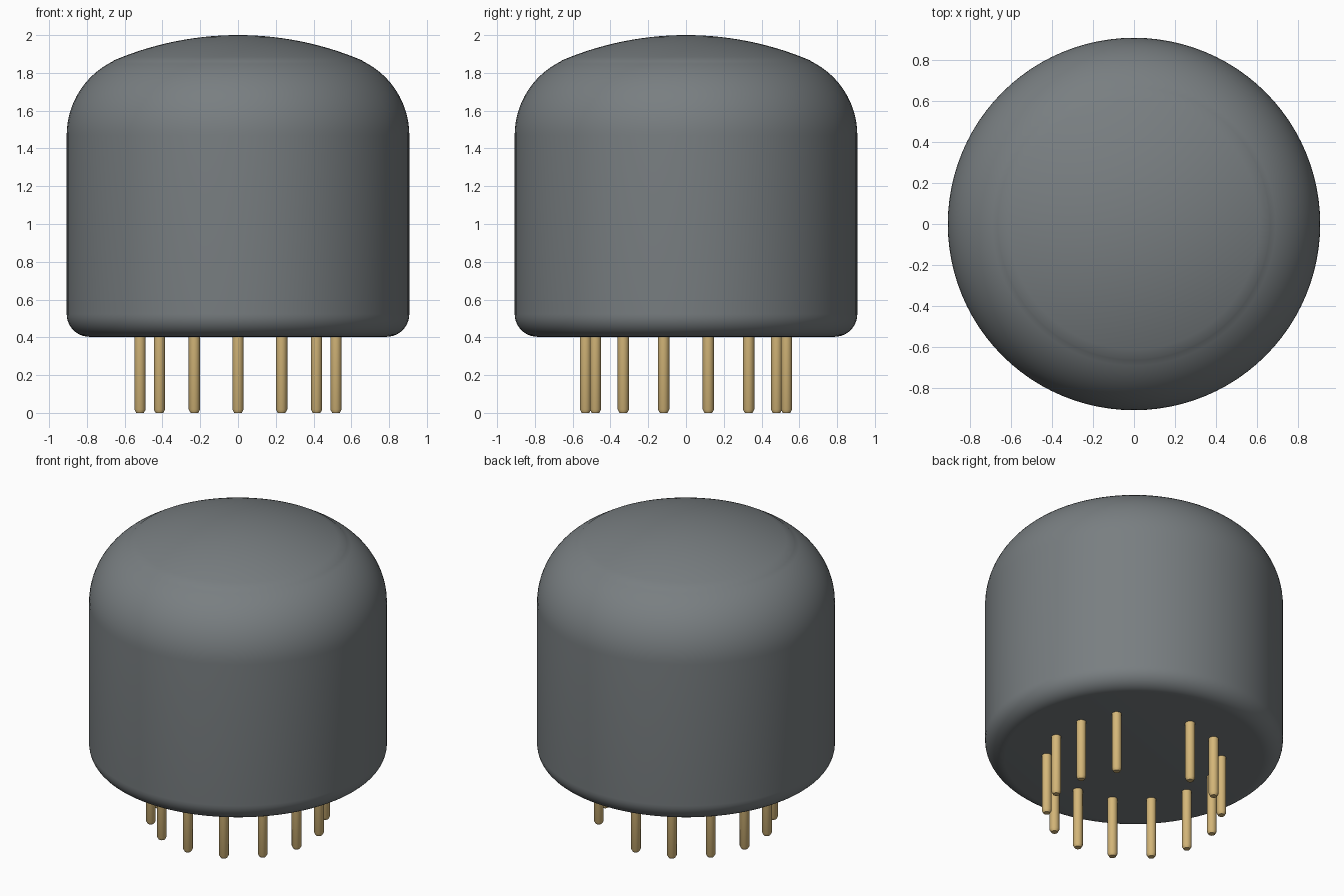
import bpy, bmesh, math
from mathutils import Vector

old = bpy.data.objects.get("Cube")
if old:
    bpy.data.objects.remove(old)


def material(name, rgb):
    m = bpy.data.materials.new(name)
    m.use_nodes = True
    m.diffuse_color = (*rgb, 1)
    m.node_tree.nodes["Principled BSDF"].inputs["Base Color"].default_value = (*rgb, 1)
    return m


def arc(cx, cz, r, start, end, steps):
    """Points of an arc in the radius/height plane, angles in degrees."""
    angles = [math.radians(start + (end - start) * i / steps) for i in range(steps + 1)]
    return [(cx + r * math.cos(a), cz + r * math.sin(a)) for a in angles]


def lathe(name, profile, sides, mat, location=(0, 0, 0)):
    """Spin a radius/height profile round the z axis."""
    bm = bmesh.new()
    verts = [bm.verts.new((r, 0, z)) for r, z in profile]
    edges = [bm.edges.new(pair) for pair in zip(verts, verts[1:])]
    bmesh.ops.spin(bm, geom=verts + edges, axis=(0, 0, 1), cent=(0, 0, 0),
                   angle=math.tau, steps=sides, use_merge=False)
    bmesh.ops.remove_doubles(bm, verts=bm.verts, dist=0.0005)
    bmesh.ops.recalc_face_normals(bm, faces=bm.faces)
    mesh = bpy.data.meshes.new(name)
    bm.to_mesh(mesh)
    bm.free()
    mesh.materials.append(mat)
    obj = bpy.data.objects.new(name, mesh)
    obj.location = location
    bpy.context.collection.objects.link(obj)
    bpy.ops.object.select_all(action='DESELECT')
    obj.select_set(True)
    bpy.context.view_layer.objects.active = obj
    bpy.ops.object.shade_smooth_by_angle(angle=math.radians(30))
    return obj


grey = material("body grey", (0.19, 0.21, 0.22))
brass = material("pin brass", (0.66, 0.47, 0.19))

# Rounded body: flat base, bottom fillet, straight wall, shoulder and shallow dome
R, BASE = 0.907, 0.403
profile = [(0, BASE)]
profile += arc(R - 0.12, BASE + 0.12, 0.12, -90, 0, 10)
profile += arc(R - 0.435, 1.47, 0.435, 0, 64, 16)
profile += arc(0, 0.32, 1.68, 67, 90, 14)
lathe("body", profile, 96, grey)

# Ring of pins with chamfered tips; one place is left empty as the key
COUNT, RING, GAP = 14, 0.532, 13
pin = [(0, 0), (0.02, 0), (0.03, 0.018), (0.03, 0.43), (0, 0.43)]
for i in range(COUNT):
    if i != GAP:
        a = math.pi / 2 + math.tau * i / COUNT
        lathe(f"pin_{i + 1}", pin, 20, brass, Vector((math.cos(a), math.sin(a), 0)) * RING)
